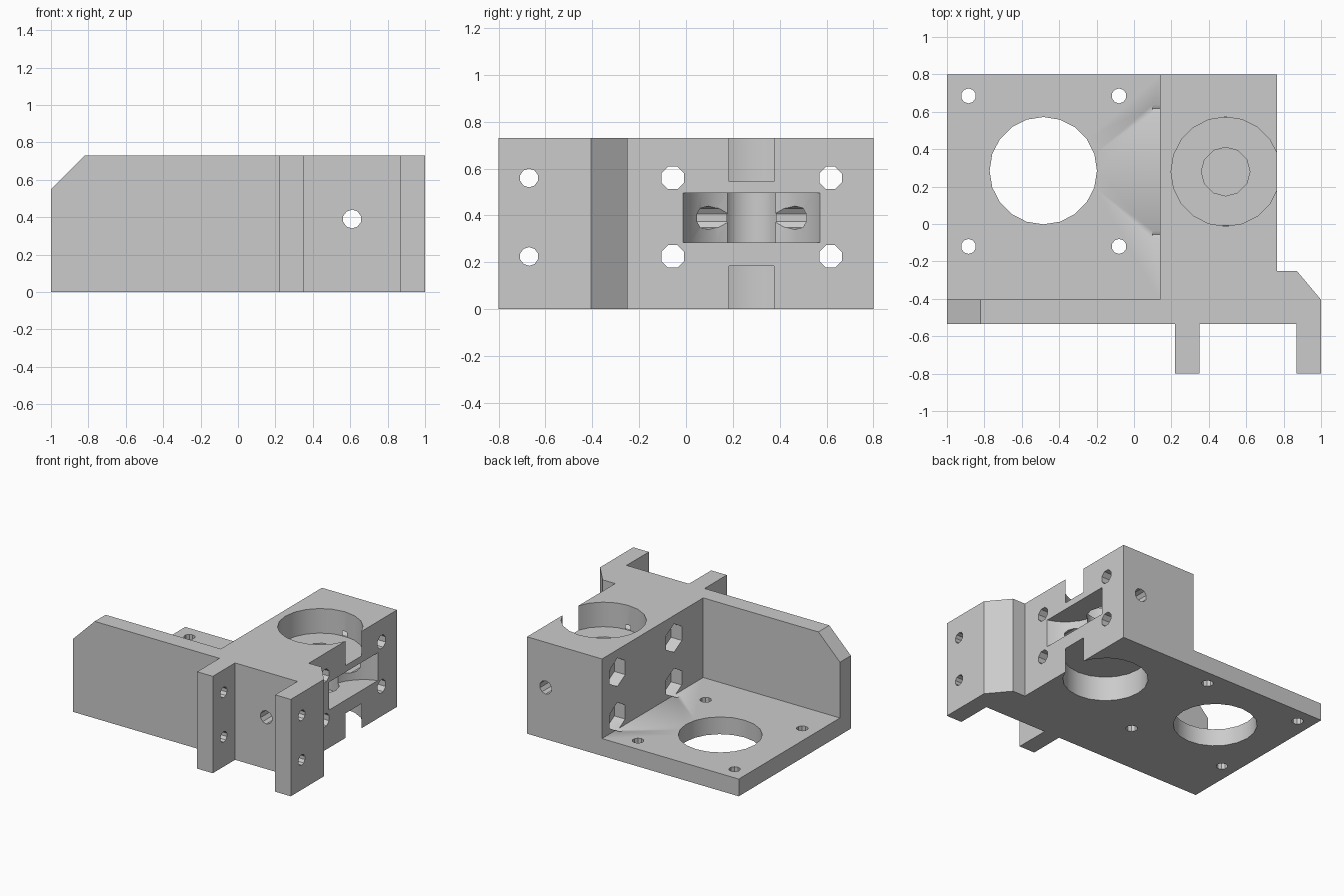
import bpy, bmesh, math
from mathutils import Matrix, Vector

if "Cube" in bpy.data.objects:
    bpy.data.objects.remove(bpy.data.objects["Cube"], do_unlink=True)

HEIGHT = 0.73
CY = 0.28            # shared centre line of the motor hole, bearings and idler

grey = bpy.data.materials.new("light grey plastic")
grey.use_nodes = True
COLOUR = (0.6, 0.6, 0.6, 1)
grey.diffuse_color = COLOUR
grey.node_tree.nodes["Principled BSDF"].inputs["Base Color"].default_value = COLOUR


def make_object(name, bm):
    bmesh.ops.recalc_face_normals(bm, faces=bm.faces[:])
    mesh = bpy.data.meshes.new(name)
    bm.to_mesh(mesh)
    bm.free()
    mesh.materials.append(grey)
    obj = bpy.data.objects.new(name, mesh)
    bpy.context.collection.objects.link(obj)
    return obj


def prism(name, points, offset):
    """Extrude a flat outline of 3D points along an offset."""
    bm = bmesh.new()
    face = bm.faces.new([bm.verts.new(p) for p in points])
    out = bmesh.ops.extrude_face_region(bm, geom=[face])
    moved = [v for v in out["geom"] if isinstance(v, bmesh.types.BMVert)]
    bmesh.ops.translate(bm, verts=moved, vec=offset)
    return make_object(name, bm)


def rod(name, start, end, radius, sides, turn=0):
    """Cylinder between two points."""
    a, b = Vector(start), Vector(end)
    bm = bmesh.new()
    rot = (b - a).to_track_quat('Z', 'Y').to_matrix().to_4x4()
    place = Matrix.Translation((a + b) / 2) @ rot @ Matrix.Rotation(turn, 4, 'Z')
    bmesh.ops.create_cone(bm, cap_ends=True, segments=sides, radius1=radius,
                          radius2=radius, depth=(b - a).length, matrix=place)
    return make_object(name, bm)


# Full-height outline: plate area, front wall, two front lugs and the block
outline = [(-1, -.535), (.22, -.535), (.22, -.8), (.35, -.8), (.35, -.535),
           (.87, -.535), (.87, -.8), (1, -.8), (1, -.405), (.87, -.25),
           (.765, -.25), (.765, .8), (-1, .8)]
bracket = prism("motor_bracket", [(x, y, 0) for x, y in outline], (0, 0, HEIGHT))

cutters = []

# Space above the motor plate
pocket = [(-1.2, -.405, .13), (.14, -.405, .13), (.14, 1, .13), (-1.2, 1, .13)]
cutters.append(prism("plate_space", pocket, (0, 0, 1)))

# Sloped top corner of the front wall
corner = [(-1.1, -.7, .45), (-.72, -.7, .83), (-1.1, -.7, .83)]
cutters.append(prism("wall_corner", corner, (0, .5, 0)))

# Motor opening and its four screw holes
cutters.append(rod("motor_opening", (-.485, CY + .005, -.1), (-.485, CY + .005, .3), .287, 20))
for x in (-.885, -.08):
    for y in (-.12, .685):
        cutters.append(rod("motor_screw", (x, y, -.1), (x, y, .3), .04, 10))

# Bearing seats above and below, and the shaft bore between them
cutters.append(rod("top_bearing", (.49, CY, .545), (.49, CY, 1), .292, 20))
cutters.append(rod("bottom_bearing", (.49, CY, -.2), (.49, CY, .185), .292, 20))
cutters.append(rod("shaft_bore", (.49, CY, .2), (.49, CY, .6), .13, 12))

# Idler slot opening to the right
cutters.append(rod("idler_slot", (.85, CY, .285), (.85, CY, .495), .305, 24))

# Feed hole from front to back
cutters.append(rod("feed_hole", (.61, -.7, .39), (.61, 1, .39), .05, 10))

# Clamp bolts with hexagonal nut traps, and lug holes
for z in (.225, .56):
    for y in (CY - .337, CY + .337):
        cutters.append(rod("clamp_bolt", (.1, y, z), (.9, y, z), .052, 8, math.pi / 8))
        hexagon = [(.1, y + .107 * math.sin(math.radians(60 * i)),
                    z + .107 * math.cos(math.radians(60 * i))) for i in range(6)]
        cutters.append(prism("nut_trap", hexagon, (.13, 0, 0)))
    cutters.append(rod("lug_hole", (.1, -.67, z), (1.1, -.67, z), .04, 10))

# Cut everything out of the bracket
bpy.ops.object.select_all(action='DESELECT')
bpy.context.view_layer.objects.active = bracket
bracket.select_set(True)
for cutter in cutters:
    mod = bracket.modifiers.new(cutter.name, 'BOOLEAN')
    mod.operation = 'DIFFERENCE'
    mod.solver = 'EXACT'
    mod.object = cutter
    bpy.ops.object.modifier_apply(modifier=mod.name)
    bpy.data.objects.remove(cutter, do_unlink=True)

bpy.ops.object.shade_smooth_by_angle(angle=math.radians(32))
